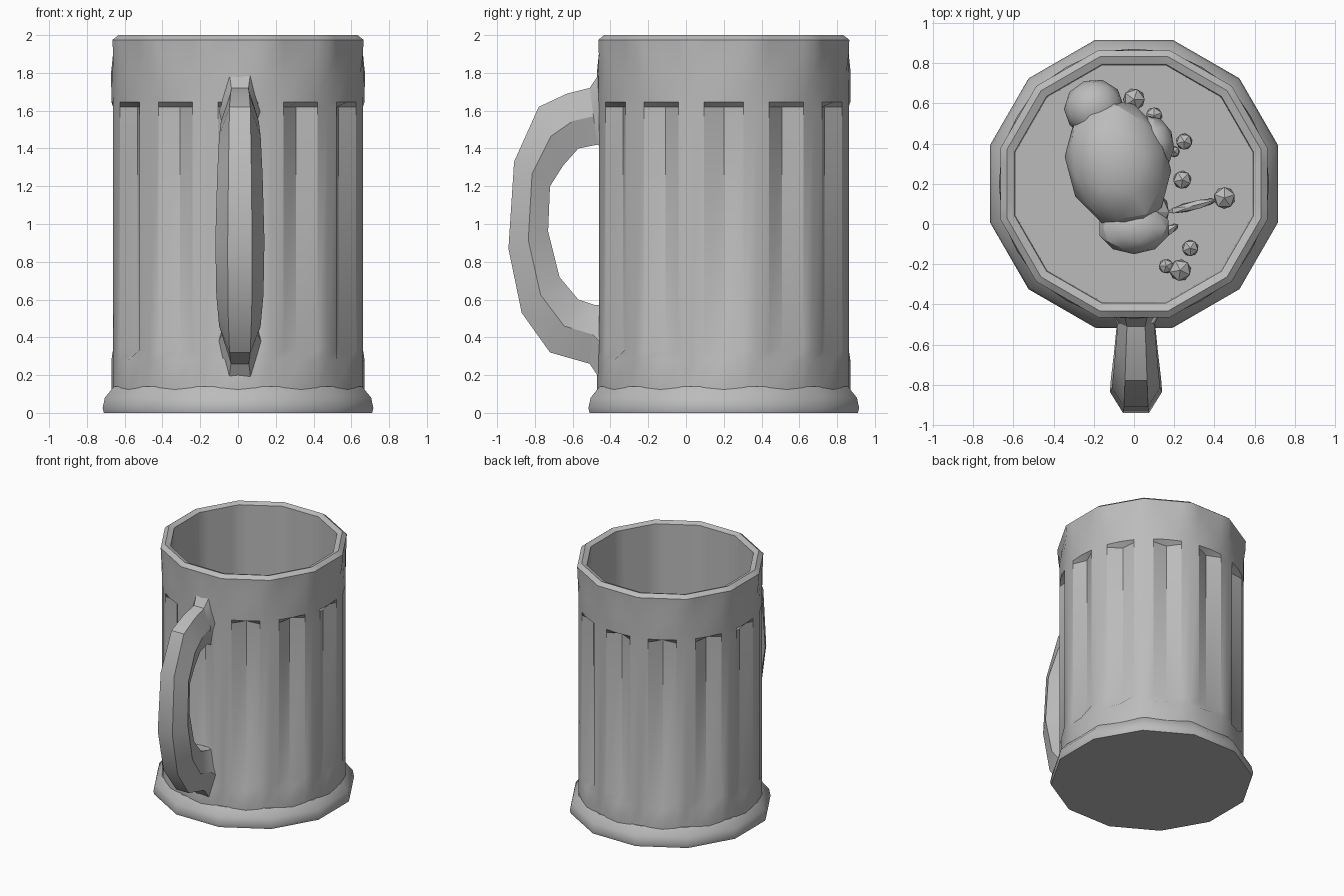
import bpy, bmesh, math
from mathutils import Vector, Matrix

cube = bpy.data.objects.get("Cube")
if cube:
    bpy.data.objects.remove(cube, do_unlink=True)

CY = 0.2       # mug axis position in y
FLOOR = 0.18   # inner floor height

grey = bpy.data.materials.new("pewter grey")
grey.use_nodes = True
colour = (0.5, 0.5, 0.5, 1)
grey.diffuse_color = colour
grey.node_tree.nodes["Principled BSDF"].inputs["Base Color"].default_value = colour


def finish(name, bm, angle=35):
    bmesh.ops.recalc_face_normals(bm, faces=bm.faces)
    mesh = bpy.data.meshes.new(name)
    bm.to_mesh(mesh)
    bm.free()
    mesh.materials.append(grey)
    obj = bpy.data.objects.new(name, mesh)
    bpy.context.collection.objects.link(obj)
    bpy.ops.object.select_all(action='DESELECT')
    obj.select_set(True)
    bpy.context.view_layer.objects.active = obj
    bpy.ops.object.shade_smooth_by_angle(angle=math.radians(angle))
    return obj


def loft(rings, cap_start=True, cap_end=True):
    bm = bmesh.new()
    loops = [[bm.verts.new(p) for p in ring] for ring in rings]
    for a, b in zip(loops, loops[1:]):
        for i in range(len(a)):
            j = (i + 1) % len(a)
            bm.faces.new((a[i], a[j], b[j], b[i]))
    if cap_start:
        bm.faces.new(loops[0])
    if cap_end:
        bm.faces.new(loops[-1])
    return bm


def polar(r, degrees, z):
    a = math.radians(degrees)
    return (r * math.cos(a), CY + r * math.sin(a), z)


def fluted_ring(z, r, groove, polygon):
    """Twelve sectors; each has a V groove in its middle."""
    ring = []
    for k in range(12):
        for off in (-9, 0, 9, 15):
            rr = r
            if polygon:   # straight sides between the twelve corners
                rr = r * math.cos(math.radians(15)) / math.cos(math.radians(off))
            if off == 0:
                rr -= groove
            ring.append(polar(rr, 30 * k + off, z))
    return ring


# Fluted body, rim and hollow inside in one surface
body_profile = [
    (0.12, 0.67, 0, False), (0.28, 0.67, 0, False), (0.335, 0.67, 0.055, False),
    (1.62, 0.67, 0.055, False), (1.645, 0.67, 0, False), (1.80, 0.672, 0, False),
    (1.90, 0.685, 0, True), (1.975, 0.688, 0, True), (2.0, 0.655, 0, True),
    (1.985, 0.615, 0, True), (FLOOR, 0.61, 0, True)]
finish("mug_body", loft([fluted_ring(*p) for p in body_profile], cap_start=False))

# Flared foot
foot_profile = [(0, 0.735), (0.025, 0.742), (0.08, 0.73), (0.14, 0.68), (0.14, 0.60)]
finish("foot_ring", loft([[polar(r, 30 * k + 15, z) for k in range(12)]
                          for z, r in foot_profile]), 30)

# Handle: outer and inner (y, z) of each station, and half width
stations = [
    ((-0.43, 1.84), (-0.43, 1.40), 0.125), ((-0.51, 1.72), (-0.47, 1.42), 0.09),
    ((-0.63, 1.69), (-0.57, 1.40), 0.10), ((-0.78, 1.62), (-0.65, 1.31), 0.11),
    ((-0.91, 1.33), (-0.72, 1.20), 0.12), ((-0.94, 0.87), (-0.73, 0.96), 0.13),
    ((-0.87, 0.53), (-0.67, 0.72), 0.125), ((-0.72, 0.32), (-0.57, 0.60), 0.11),
    ((-0.51, 0.26), (-0.48, 0.57), 0.095), ((-0.43, 0.14), (-0.43, 0.57), 0.125)]
rings = []
for outer, inner, w in stations:
    o, i = Vector((0, *outer)), Vector((0, *inner))
    section = ((0, 0.5), (0.5, 1), (1, 0.55), (1, -0.55), (0.5, -1), (0, -0.5))
    rings.append([o.lerp(i, t) + Vector((0.01 + s * w, 0, 0)) for t, s in section])
finish("handle", loft(rings), 30)


def lump(bm, x, y, z, sx, sy, sz, turn=0, detail=1):
    m = (Matrix.Translation((x, y, z)) @ Matrix.Rotation(math.radians(turn), 4, 'Z')
         @ Matrix.Diagonal((sx, sy, sz, 1)))
    bmesh.ops.create_icosphere(bm, subdivisions=detail, radius=1, matrix=m)


# Large faceted lump lying on the inner floor
bm = bmesh.new()
lump(bm, -0.08, 0.30, FLOOR + 0.10, 0.26, 0.33, 0.20, 15, 2)
lump(bm, -0.20, 0.58, FLOOR + 0.08, 0.15, 0.14, 0.13, 20, 2)
lump(bm, 0.09, 0.40, FLOOR + 0.07, 0.11, 0.14, 0.12, 10, 2)
lump(bm, 0.00, -0.02, FLOOR + 0.07, 0.18, 0.13, 0.11, 0, 2)
lump(bm, 0.12, 0.06, FLOOR + 0.04, 0.06, 0.10, 0.07)
finish("floor_lump", bm, 25)

# Small pebbles beside it
bm = bmesh.new()
for x, y, r in ((0.0, 0.62, 0.06), (0.10, 0.54, 0.045), (0.25, 0.41, 0.045),
                (0.20, 0.36, 0.03), (0.24, 0.22, 0.05), (0.45, 0.13, 0.06),
                (0.28, -0.12, 0.045), (0.23, -0.23, 0.06), (0.16, -0.21, 0.04)):
    lump(bm, x, y, FLOOR + r * 0.6, r, r, r, 200 * x)
finish("floor_pebbles", bm, 25)

# Thin stalk joining one pebble to the lump, and a small spike
bm = bmesh.new()
lump(bm, 0.29, 0.09, FLOOR + 0.03, 0.14, 0.025, 0.025, 14)
lump(bm, 0.16, -0.04, FLOOR + 0.03, 0.08, 0.025, 0.03, 32)
finish("floor_stalks", bm, 25)
